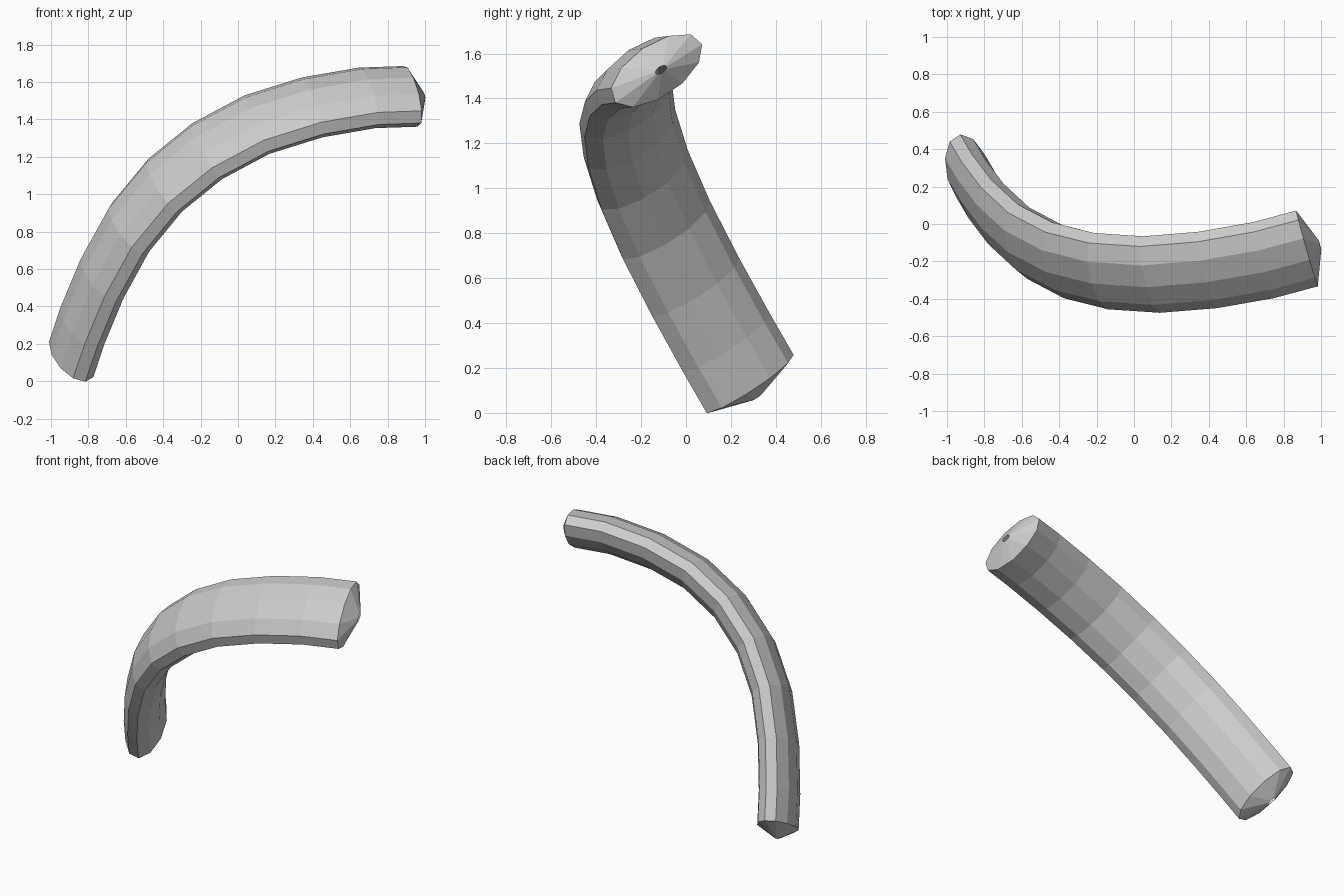
import bpy, bmesh, math
from mathutils import Vector

if "Cube" in bpy.data.objects:
    bpy.data.objects.remove(bpy.data.objects["Cube"])

SIDES = 11
HALF_WIDTH, HALF_THICK = 0.242, 0.117
PLANE_NORMAL = Vector((-0.236, 0.806, 0.544)).normalized()
PLANE_OFFSET = 0.506

# Centre line of the bend, upper end to lower end, flattened into one plane
path = [(.925, -.13, 1.525), (.695, -.195, 1.515), (.398, -.245, 1.465),
        (.10, -.265, 1.375), (-.167, -.25, 1.23), (-.393, -.195, 1.045),
        (-.58, -.095, .82), (-.722, .035, .56), (-.825, .17, .31),
        (-.888, .28, .13)]
path = [Vector(p) for p in path]
path = [p - PLANE_NORMAL * (p.dot(PLANE_NORMAL) - PLANE_OFFSET) for p in path]

bm = bmesh.new()


def ring(centre, tangent, scale=1.0):
    inward = PLANE_NORMAL.cross(tangent).normalized()
    verts = []
    for i in range(SIDES):
        a = 2 * math.pi * i / SIDES - math.pi / 2
        verts.append(bm.verts.new(
            centre + PLANE_NORMAL * (HALF_WIDTH * scale * math.cos(a))
            + inward * (HALF_THICK * scale * math.sin(a))))
    return verts


# Oval rings along the bend, with shallow cone ends
rings = []
last = len(path) - 1
for i, p in enumerate(path):
    before = (path[max(i - 1, 0)] - p).normalized()
    after = (p - path[min(i + 1, last)]).normalized()
    t = (before + after).normalized()
    if i == 0:
        rings.append(ring(p + t * 0.072, t, 0.12))
    rings.append(ring(p, t))
    if i == last:
        rings.append(ring(p - t * 0.072, t, 0.12))

for r, s in zip(rings, rings[1:]):
    for i in range(SIDES):
        j = (i + 1) % SIDES
        bm.faces.new((r[i], r[j], s[j], s[i]))
bmesh.ops.recalc_face_normals(bm, faces=bm.faces)

mesh = bpy.data.meshes.new("bent_tube")
bm.to_mesh(mesh)
bm.free()
bpy.context.collection.objects.link(bpy.data.objects.new("bent_tube", mesh))
